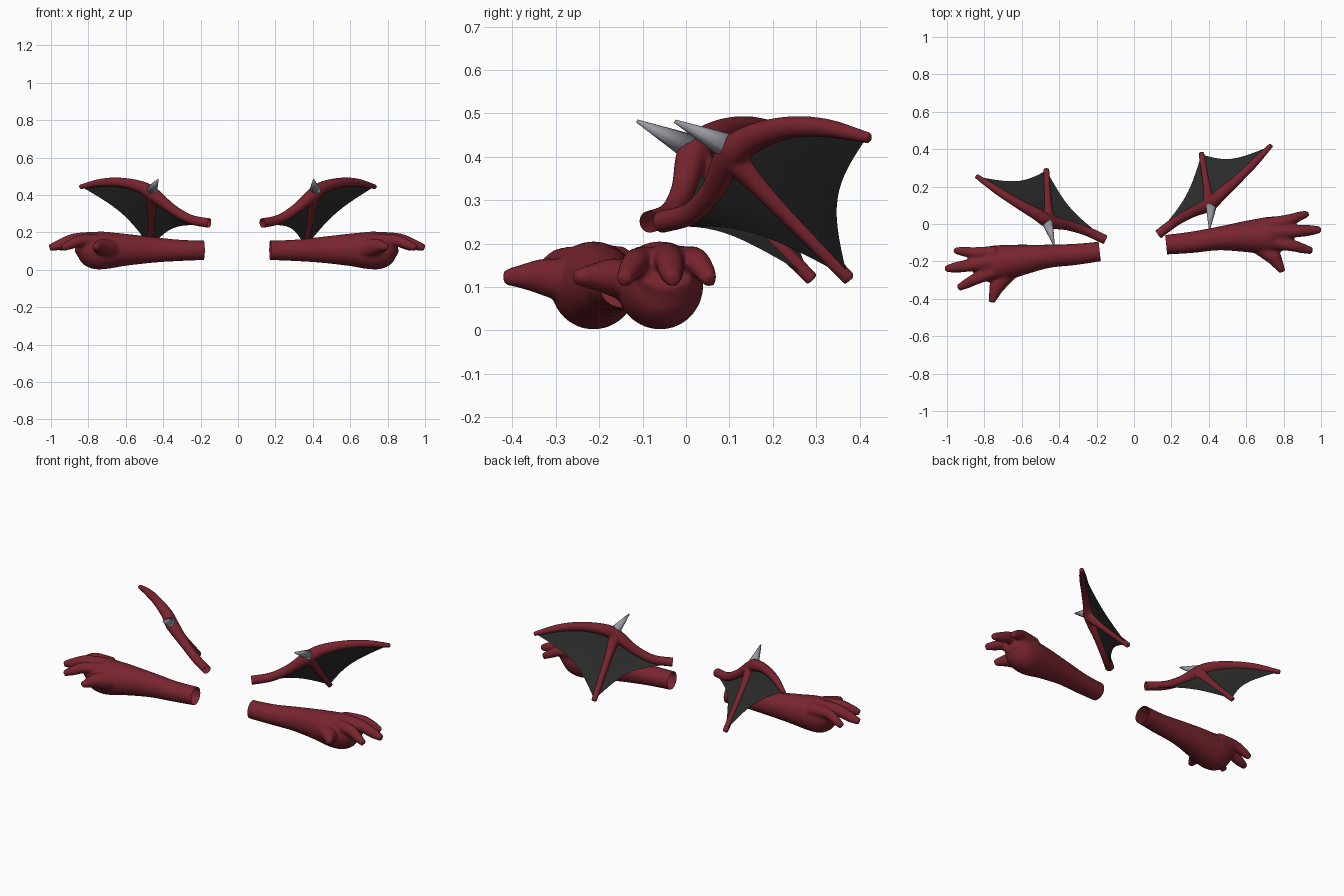
import bpy, bmesh, math
from mathutils import Vector, Matrix

if "Cube" in bpy.data.objects:
    bpy.data.objects.remove(bpy.data.objects["Cube"])


def material(name, rgb):
    m = bpy.data.materials.new(name)
    m.diffuse_color = (*rgb, 1)
    m.use_nodes = True
    m.node_tree.nodes["Principled BSDF"].inputs["Base Color"].default_value = m.diffuse_color
    return m


RED = material("red_hide", (0.19, 0.018, 0.028))
DARK = material("dark_membrane", (0.025, 0.027, 0.025))
HORN = material("grey_horn", (0.32, 0.32, 0.36))

# the left side is the mirrored right side, turned a little about z
LEFT = (Matrix.Scale(-1, 4, (1, 0, 0)) @ Matrix.Translation((0.038, -0.003, 0))
        @ Matrix.Rotation(math.radians(-12), 4, 'Z'))


def spline(pts, steps=6):
    """Catmull-Rom through tuples of any length."""
    p = [Vector(q) for q in pts]
    p = [2 * p[0] - p[1]] + p + [2 * p[-1] - p[-2]]
    out = []
    for i in range(1, len(p) - 2):
        a, b, c, d = p[i - 1:i + 3]
        for k in range(steps):
            t = k / steps
            out.append(0.5 * (2 * b + (c - a) * t + (2 * a - 5 * b + 4 * c - d) * t * t
                              + (3 * b - a - 3 * c + d) * t ** 3))
    return out + [p[-2]]


def loft(bm, pts, sides=20):
    """Closed tube; each point is x, y, z, side radius, vertical radius."""
    path = spline(pts)
    rings = []
    for i, q in enumerate(path):
        t = (path[min(i + 1, len(path) - 1)] - path[max(i - 1, 0)])
        t = Vector(t[:3]).normalized()
        side = t.cross(Vector((0, 0, 1))).normalized()
        up = side.cross(t)
        ring = []
        for k in range(sides):
            a = math.tau * k / sides
            ring.append(bm.verts.new(Vector(q[:3]) + side * q[3] * math.cos(a)
                                     + up * q[4] * math.sin(a)))
        rings.append(ring)
    for r, s in zip(rings, rings[1:]):
        for k in range(sides):
            j = (k + 1) % sides
            bm.faces.new((r[k], r[j], s[j], s[k]))
    bm.faces.new(rings[0])
    bm.faces.new(rings[-1])


def tube(bm, pts):
    loft(bm, [(x, y, z, r, r) for x, y, z, r in pts], 14)


def add_pair(name, bm, mat):
    """Makes the right part and its left counterpart."""
    for side in ("right", "left"):
        me = bpy.data.meshes.new(side + "_" + name)
        b = bm.copy()
        if side == "left":
            b.transform(LEFT)
            bmesh.ops.reverse_faces(b, faces=b.faces[:])
        for f in b.faces:
            f.smooth = True
        b.to_mesh(me)
        b.free()
        me.materials.append(mat)
        bpy.context.collection.objects.link(bpy.data.objects.new(me.name, me))


def fuse(bm, voxel, smooth, cut_co, cut_no):
    """Melts overlapping tubes into one skin and cuts the root end open."""
    bmesh.ops.recalc_face_normals(bm, faces=bm.faces[:])
    me = bpy.data.meshes.new("temp")
    bm.to_mesh(me)
    bm.free()
    ob = bpy.data.objects.new("temp", me)
    bpy.context.collection.objects.link(ob)
    m = ob.modifiers.new("fuse", 'REMESH')
    m.mode = 'VOXEL'
    m.voxel_size = voxel
    m = ob.modifiers.new("soften", 'SMOOTH')
    m.factor = 0.5
    m.iterations = smooth
    ev = ob.evaluated_get(bpy.context.evaluated_depsgraph_get())
    out = bmesh.new()
    out.from_mesh(ev.to_mesh())
    ev.to_mesh_clear()
    bpy.data.objects.remove(ob)
    bpy.data.meshes.remove(me)
    bmesh.ops.bisect_plane(out, geom=out.verts[:] + out.edges[:] + out.faces[:],
                           plane_co=cut_co, plane_no=cut_no, clear_inner=True)
    return out


# forearm and palm
bm = bmesh.new()
loft(bm, [(0.12, -0.115, 0.105, 0.051, 0.051), (0.30, -0.099, 0.104, 0.057, 0.057),
          (0.45, -0.078, 0.107, 0.063, 0.070), (0.60, -0.067, 0.107, 0.084, 0.087),
          (0.70, -0.063, 0.104, 0.098, 0.100), (0.76, -0.055, 0.106, 0.096, 0.099),
          (0.81, -0.047, 0.127, 0.084, 0.074), (0.845, -0.045, 0.14, 0.066, 0.046)], 28)
# fingers and thumb
tube(bm, [(0.72, -0.005, 0.155, 0.040), (0.83, 0.022, 0.160, 0.031),
          (0.89, 0.043, 0.135, 0.025), (0.93, 0.056, 0.113, 0.017)])
tube(bm, [(0.74, -0.045, 0.165, 0.040), (0.86, -0.039, 0.162, 0.034),
          (0.94, -0.034, 0.135, 0.029), (0.998, -0.030, 0.117, 0.018)])
tube(bm, [(0.72, -0.095, 0.155, 0.040), (0.84, -0.114, 0.157, 0.032),
          (0.90, -0.130, 0.137, 0.027), (0.953, -0.144, 0.116, 0.018)])
tube(bm, [(0.65, -0.10, 0.105, 0.05), (0.735, -0.165, 0.122, 0.045),
          (0.77, -0.215, 0.124, 0.030), (0.795, -0.257, 0.122, 0.017)])
add_pair("arm", fuse(bm, 0.008, 5, (0.172, -0.11, 0.105), (0.995, 0.098, 0)), RED)

# wing bones: leading edge and strut
INNER = [(0.13, -0.055, 0.25), (0.22, 0.012, 0.27), (0.31, 0.062, 0.325), (0.405, 0.105, 0.405)]
OUTER = [(0.405, 0.105, 0.405), (0.46, 0.155, 0.443), (0.55, 0.235, 0.467),
         (0.64, 0.323, 0.466), (0.735, 0.423, 0.443)]
STRUT = [(0.405, 0.105, 0.405), (0.39, 0.20, 0.30), (0.36, 0.378, 0.116)]
bm = bmesh.new()
radii = [0.026, 0.026, 0.026, 0.028, 0.037, 0.033, 0.026, 0.022, 0.013]
tube(bm, [(*p, r) for p, r in zip([(0.09, -0.085, 0.243)] + INNER + OUTER[1:], radii)])
tube(bm, [(*p, r) for p, r in zip(STRUT, (0.036, 0.022, 0.016))])
add_pair("wing_bones", fuse(bm, 0.006, 3, INNER[0], (0.8, 0.58, 0.12)), RED)

# wing membranes fanned between strut and bone, with a scooped trailing edge
bm = bmesh.new()
N, M = 12, 14
joint = Vector(STRUT[0])


def sample(pts, t):
    c = spline(pts, 8)
    f = t * (len(c) - 1)
    i = min(int(f), len(c) - 2)
    return c[i].lerp(c[i + 1], f - i)


inner_edge = [Vector(p) - Vector((0, -0.008, 0.012)) for p in reversed(INNER)]
for bone, sag in ((OUTER, 0.16), (inner_edge, 0.2)):
    grid = []
    for i in range(N + 1):
        t = i / N * 0.985
        a, b = sample(bone, t), sample(STRUT, t)
        row = []
        for j in range(M + 1):
            s = j / M
            p = a.lerp(b, s)
            row.append(bm.verts.new(p.lerp(joint, sag * 4 * s * (1 - s) * t)))
        grid.append(row)
    for i in range(N):
        for j in range(M):
            bm.faces.new((grid[i][j], grid[i + 1][j], grid[i + 1][j + 1], grid[i][j + 1]))
bmesh.ops.remove_doubles(bm, verts=bm.verts[:], dist=0.0005)
bmesh.ops.recalc_face_normals(bm, faces=bm.faces[:])
add_pair("wing_membrane", bm, DARK)

# wing spike
bm = bmesh.new()
root, tip = Vector((0.413, 0.10, 0.422)), Vector((0.404, -0.026, 0.482))
axis = tip - root
bmesh.ops.create_cone(bm, cap_ends=True, segments=10, radius1=0.031, radius2=0.004,
                      depth=axis.length,
                      matrix=Matrix.Translation((root + tip) / 2)
                      @ axis.to_track_quat('Z', 'Y').to_matrix().to_4x4())
add_pair("wing_spike", bm, HORN)
